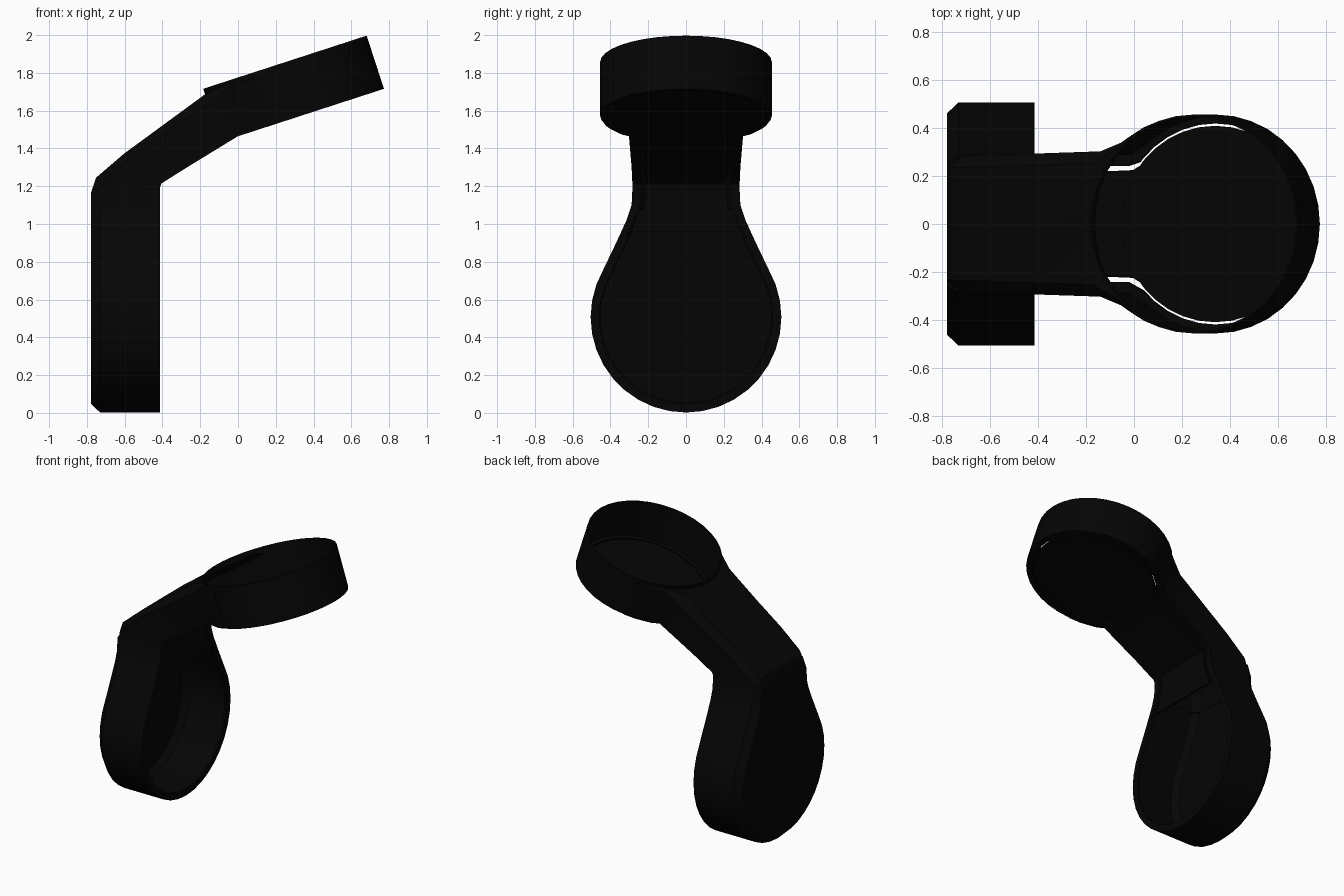
import bpy, bmesh, math
from mathutils import Vector

if "Cube" in bpy.data.objects:
    bpy.data.objects.remove(bpy.data.objects["Cube"])

black = bpy.data.materials.new("soft black")
black.diffuse_color = (0.0015, 0.0015, 0.0015, 1)
black.use_nodes = True
black.node_tree.nodes["Principled BSDF"].inputs["Base Color"].default_value = black.diffuse_color


def loft(name, loops, closed=False):
    """Skin a list of equal-length loops; cap both ends, or join last to first."""
    bm = bmesh.new()
    rings = [[bm.verts.new(p) for p in loop] for loop in loops]
    n = len(rings[0])
    pairs = list(zip(rings, rings[1:]))
    if closed:
        pairs.append((rings[-1], rings[0]))
    for a, b in pairs:
        for i in range(n):
            j = (i + 1) % n
            bm.faces.new((a[i], a[j], b[j], b[i]))
    if not closed:
        bm.faces.new(rings[0][::-1])
        bm.faces.new(rings[-1])
    bmesh.ops.recalc_face_normals(bm, faces=bm.faces)
    me = bpy.data.meshes.new(name)
    bm.to_mesh(me)
    bm.free()
    ob = bpy.data.objects.new(name, me)
    bpy.context.collection.objects.link(ob)
    me.materials.append(black)
    return ob


def activate(ob):
    bpy.ops.object.select_all(action='DESELECT')
    ob.select_set(True)
    bpy.context.view_layer.objects.active = ob


def cut(ob, cutter):
    mod = ob.modifiers.new("cut", 'BOOLEAN')
    mod.operation, mod.solver, mod.object = 'DIFFERENCE', 'EXACT', cutter
    activate(ob)
    bpy.ops.object.modifier_apply(modifier=mod.name)


# Lower cup: thin keyhole shell, chamfered back, lip around the opening towards +x
CZ, R = 0.507, 0.505
half = [(R * math.cos(a), CZ + R * math.sin(a))
        for a in (math.radians(-90 + 10 * i) for i in range(13))]
half += [(0.37, 0.90), (0.315, 1.02), (0.288, 1.10), (0.283, 1.20)]
outline = half + [(-y, z) for y, z in half[:0:-1]]


def cup_loop(x, s, top=9):
    return [(x, y * s, min(CZ + (z - CZ) * s, top)) for y, z in outline]


lower_cup = loft("lower_cup", [
    cup_loop(-0.766, 0.90), cup_loop(-0.726, 0.98), cup_loop(-0.43, 0.98),
    cup_loop(-0.43, 0.91, 0.96), cup_loop(-0.413, 0.91, 0.96),
    cup_loop(-0.413, 1), cup_loop(-0.73, 1), cup_loop(-0.778, 0.91)])

# Upper ring frame: e runs along the tilted disc, n is its axis
tilt = math.radians(18)
e = Vector((math.cos(tilt), 0, math.sin(tilt)))
n = Vector((-math.sin(tilt), 0, math.cos(tilt)))
base = Vector((0.34, 0, 1.575))


def ring_loop(r, t, sides=36):
    return [base + e * (r * math.cos(a)) + n * t + Vector((0, r * math.sin(a), 0))
            for a in (2 * math.pi * i / sides for i in range(sides))]


# Thin upper ring with a lip at its lower edge and a floor plate inside the lip
upper_ring = loft("upper_ring", [
    ring_loop(0.455, 0), ring_loop(0.455, 0.296), ring_loop(0.447, 0.296),
    ring_loop(0.447, 0.015), ring_loop(0.418, 0.015), ring_loop(0.418, 0)], closed=True)
ring_floor = loft("ring_floor", [ring_loop(0.408, 0.002), ring_loop(0.408, 0.015)])


# Neck: cross-sections with chamfered back, flaring out to the ring
def section(back, front, w, c=0.05):
    b, f = Vector((back[0], 0, back[1])), Vector((front[0], 0, front[1]))
    side = b + (f - b).normalized() * c
    Y = Vector((0, 1, 0))
    return [f - Y * w, f + Y * w, side + Y * w,
            b + Y * (w - c), b - Y * (w - c), side - Y * w]


def flare(u, w, lo=0.0, hi=0.28, c=0.02):
    a, b = base + e * u + n * lo, base + e * u + n * hi
    return section((b.x, b.z), (a.x, a.z), w, c)


neck = loft("neck", [
    section((-0.778, 1.08), (-0.413, 1.10), 0.284),
    section((-0.777, 1.17), (-0.413, 1.195), 0.283),
    section((-0.752, 1.245), (-0.405, 1.215), 0.284),
    section((-0.60, 1.375), (-0.27, 1.30), 0.288),
    section((-0.17, 1.69), (0.0, 1.465), 0.302),
    flare(-0.33, 0.338), flare(-0.29, 0.365), flare(-0.23, 0.402), flare(-0.16, 0.430)])

# Hollow running from the cup through the neck into the ring
k = 0.005
hollow = loft("hollow_cutter", [
    section((-0.764, 0.90), (-0.43, 0.90), 0.355),
    section((-0.764, 1.02), (-0.43, 1.02), 0.302),
    section((-0.764, 1.10), (-0.43, 1.10), 0.274),
    section((-0.764, 1.165), (-0.43, 1.185), 0.271),
    section((-0.742, 1.235), (-0.42, 1.225), 0.272),
    section((-0.593, 1.363), (-0.283, 1.315), 0.276),
    section((-0.163, 1.677), (-0.01, 1.48), 0.289),
    flare(-0.32, 0.32, 0.016, 0.268), flare(-0.2, 0.38, 0.016, 0.268)])
# Narrower slot opening the inner side, leaving a lip on both edges
slot = loft("slot_cutter", [
    section((-0.60, 0.93), (-0.37, 0.93), 0.32, k),
    section((-0.60, 1.02), (-0.37, 1.02), 0.272, k),
    section((-0.60, 1.10), (-0.37, 1.10), 0.243, k),
    section((-0.60, 1.18), (-0.37, 1.18), 0.238, k),
    section((-0.45, 1.30), (-0.24, 1.26), 0.238, k),
    section((-0.12, 1.60), (0.02, 1.40), 0.241, k),
    flare(-0.25, 0.30, -0.06, 0.2, k), flare(-0.12, 0.30, -0.06, 0.2, k)])
ring_core = loft("ring_core_cutter", [ring_loop(0.45, -0.2), ring_loop(0.45, 0.5)])
cut(neck, ring_core)
for ob in (lower_cup, neck, upper_ring):
    cut(ob, hollow)
    cut(ob, slot)
for ob in (hollow, slot, ring_core):
    bpy.data.objects.remove(ob)

# Thin cover plate closing the inner side of the neck
neck_cover = loft("neck_cover", [
    section((-0.430, 0.96), (-0.416, 0.96), 0.265, k),
    section((-0.430, 1.02), (-0.416, 1.02), 0.245, k),
    section((-0.430, 1.10), (-0.414, 1.10), 0.220, k),
    section((-0.428, 1.20), (-0.413, 1.195), 0.212, k),
    section((-0.416, 1.232), (-0.405, 1.217), 0.212, k),
    section((-0.278, 1.316), (-0.27, 1.302), 0.212, k),
    section((-0.006, 1.481), (0.0, 1.467), 0.224, k),
    flare(-0.25, 0.290, 0.002, 0.015, k)])

for ob in (lower_cup, upper_ring, ring_floor, neck, neck_cover):
    activate(ob)
    bpy.ops.object.shade_smooth_by_angle(angle=math.radians(30))
